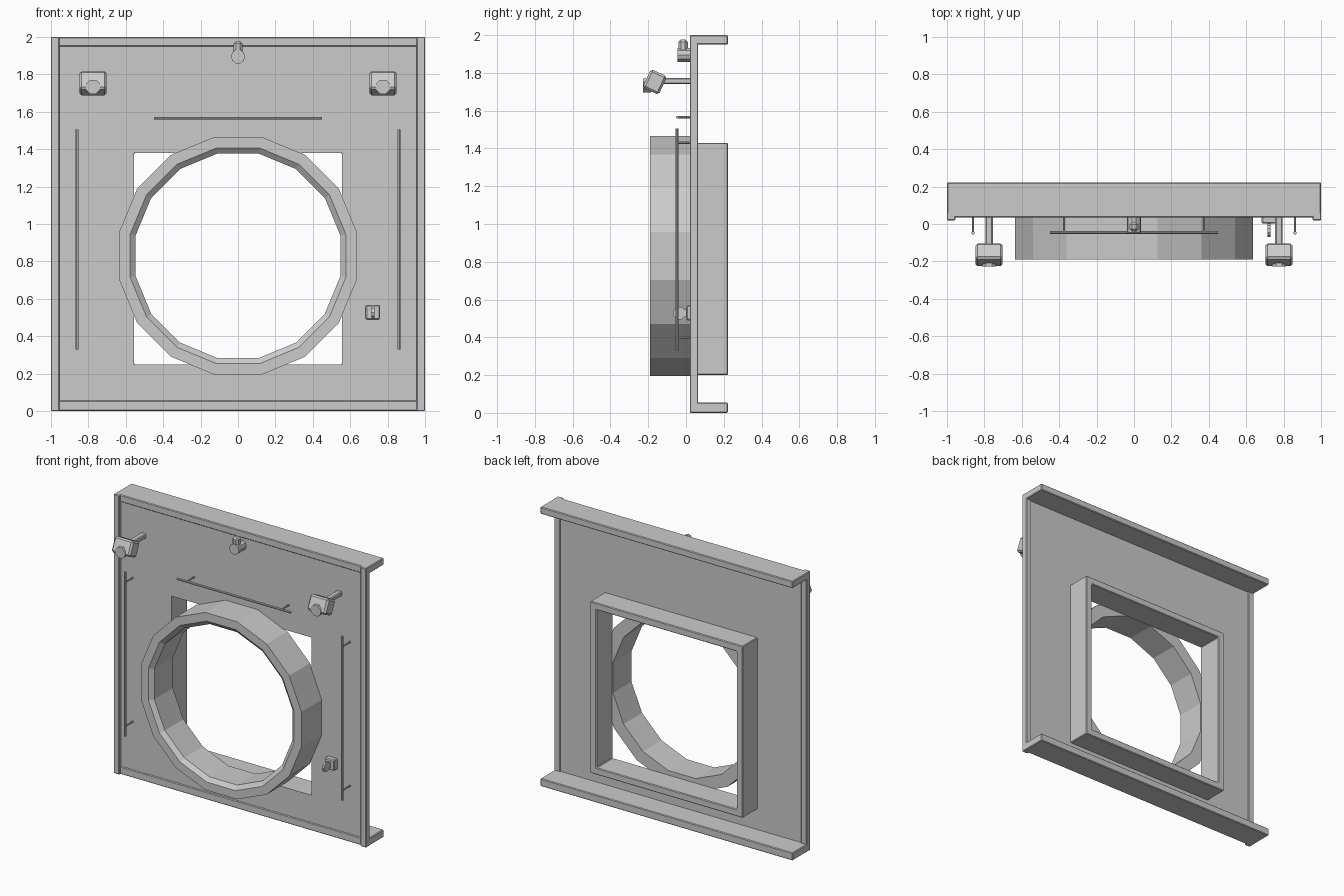
import bpy, bmesh, math
from mathutils import Matrix, Vector

if "Cube" in bpy.data.objects:
    bpy.data.objects.remove(bpy.data.objects["Cube"])


def finish(name, bm, bevel=0.0):
    bmesh.ops.recalc_face_normals(bm, faces=bm.faces)
    me = bpy.data.meshes.new(name)
    bm.to_mesh(me)
    bm.free()
    ob = bpy.data.objects.new(name, me)
    bpy.context.collection.objects.link(ob)
    if bevel:
        m = ob.modifiers.new("Bevel", 'BEVEL')
        m.width, m.segments, m.limit_method = bevel, 1, 'ANGLE'
    return ob


def box(name, x, y, z, bevel=0.0, tilt=0.0):
    """Box from (min, max) ranges, tilted about its own x axis."""
    bm = bmesh.new()
    mid = Vector([(r[0] + r[1]) / 2 for r in (x, y, z)])
    size = [r[1] - r[0] for r in (x, y, z)]
    mat = Matrix.Translation(mid) @ Matrix.Rotation(tilt, 4, 'X') @ Matrix.Diagonal((*size, 1))
    bmesh.ops.create_cube(bm, size=1, matrix=mat)
    return finish(name, bm, bevel)


def rod(name, a, b, r, sides=8):
    """Prism running from point a to point b."""
    a, b = Vector(a), Vector(b)
    bm = bmesh.new()
    rot = (b - a).to_track_quat('Z', 'Y').to_matrix().to_4x4()
    mat = Matrix.Translation((a + b) / 2) @ rot @ Matrix.Rotation(math.pi / sides, 4, 'Z')
    bmesh.ops.create_cone(bm, cap_ends=True, segments=sides, radius1=r, radius2=r,
                          depth=(b - a).length, matrix=mat)
    return finish(name, bm)


def closed_ring(name, loops, bevel=0.0):
    """Bridge equal point loops into a closed tube-like ring."""
    bm = bmesh.new()
    vs = [[bm.verts.new(p) for p in lp] for lp in loops]
    n = len(vs[0])
    for i, cur in enumerate(vs):
        nxt = vs[(i + 1) % len(vs)]
        for j in range(n):
            k = (j + 1) % n
            bm.faces.new((cur[j], cur[k], nxt[k], nxt[j]))
    return finish(name, bm, bevel)


def rect(x, z0, z1, y):
    return [(-x, y, z0), (x, y, z0), (x, y, z1), (-x, y, z1)]


def polygon(r, y, n=16, zc=0.83):
    return [(r * math.cos(a), y, zc + r * math.sin(a))
            for a in (2 * math.pi * (j + 0.5) / n for j in range(n))]


# panel with square opening
HOLE = (0.555, 0.25, 1.38)
closed_ring("panel", [rect(0.97, 0.03, 1.97, 0.04), rect(0.97, 0.03, 1.97, 0.057),
                      rect(*HOLE, 0.057), rect(*HOLE, 0.04)])

# top and bottom flanges
box("top_flange", (-1, 1), (0.034, 0.222), (1.95, 2.0), 0.005)
box("bottom_flange", (-1, 1), (0.034, 0.222), (0.0, 0.055), 0.005)

# square duct frame on the back
OUT = (0.605, 0.2, 1.43)
closed_ring("back_frame", [rect(*OUT, 0.05), rect(*OUT, 0.222),
                           rect(*HOLE, 0.222), rect(*HOLE, 0.05)], 0.005)

# sixteen-sided front collar with chamfered inner lip
closed_ring("front_collar", [polygon(0.648, 0.045), polygon(0.648, -0.19),
                             polygon(0.588, -0.19), polygon(0.558, -0.165),
                             polygon(0.558, 0.045)])

for s, side in ((-1, "left"), (1, "right")):
    # side edge strips
    box(side + "_edge_strip", sorted((s * 0.955, s)), (0.02, 0.064), (0, 2), 0.004)

    # vertical rail and its posts
    x = s * 0.86
    rod(side + "_rail", (x, -0.048, 0.33), (x, -0.048, 1.505), 0.009)
    for z in (0.4, 1.43):
        rod(side + "_rail_post", (x, -0.048, z), (x, 0.045, z), 0.006)

    # tilted lamp on a stem
    x = s * 0.775
    box(side + "_lamp_stem", (x - 0.02, x + 0.02), (-0.14, 0.045), (1.74, 1.773), 0.006)
    box(side + "_lamp_housing", (x - 0.073, x + 0.073), (-0.212, -0.118), (1.698, 1.806),
        0.012, math.radians(-25))
    rod(side + "_lamp_lens", (x, -0.228, 1.733), (x, -0.185, 1.733), 0.041)

# horizontal rail and posts
rod("top_rail", (-0.45, -0.045, 1.565), (0.45, -0.045, 1.565), 0.008)
for x in (-0.375, 0.375):
    rod("top_rail_post", (x, -0.045, 1.565), (x, 0.045, 1.565), 0.006)

# small spotlight with rounded bracket at top centre
rod("centre_lamp", (0, -0.045, 1.895), (0, 0.045, 1.895), 0.038, 10)
box("centre_lamp_bracket", (-0.024, 0.024), (-0.04, 0.01), (1.89, 1.978), 0.014)

# latch plate with round turning tab
box("latch_plate", (0.683, 0.76), (0.003, 0.045), (0.49, 0.568), 0.006)
rod("latch_tab", (0.715, -0.035, 0.528), (0.73, -0.035, 0.528), 0.034, 10)
box("latch_neck", (0.715, 0.73), (-0.02, 0.02), (0.508, 0.548))
